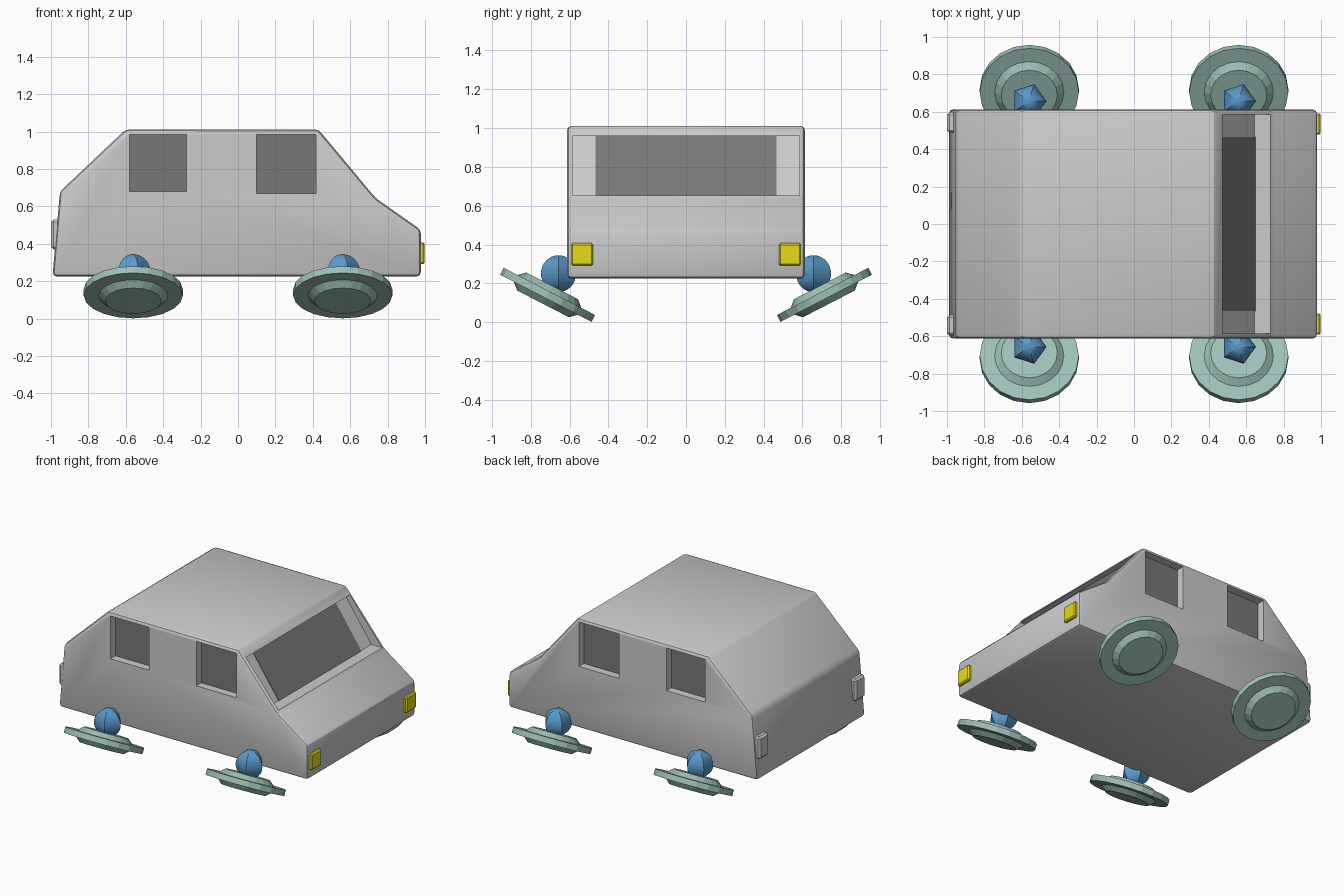
import bpy, bmesh, math
from mathutils import Vector

if "Cube" in bpy.data.objects:
    bpy.data.objects.remove(bpy.data.objects["Cube"])


def material(name, rgb):
    m = bpy.data.materials.new(name)
    m.diffuse_color = (*rgb, 1)
    m.use_nodes = True
    m.node_tree.nodes["Principled BSDF"].inputs["Base Color"].default_value = m.diffuse_color
    return m


DARK = material("dark_glass", (0.19, 0.19, 0.19))
YELLOW = material("yellow", (0.80, 0.70, 0.01))
TEAL = material("teal", (0.34, 0.53, 0.47))
BLUE = material("blue", (0.10, 0.32, 0.58))


def finish(bm, name, mat=None):
    bmesh.ops.recalc_face_normals(bm, faces=bm.faces)
    me = bpy.data.meshes.new(name)
    bm.to_mesh(me)
    bm.free()
    ob = bpy.data.objects.new(name, me)
    bpy.context.collection.objects.link(ob)
    if mat:
        me.materials.append(mat)
    return ob


def prism(name, profile, y0, y1, mat=None):
    """Extrude an x-z profile along y."""
    bm = bmesh.new()
    face = bm.faces.new([bm.verts.new((x, y0, z)) for x, z in profile])
    ext = bmesh.ops.extrude_face_region(bm, geom=[face])
    moved = [v for v in ext["geom"] if isinstance(v, bmesh.types.BMVert)]
    bmesh.ops.translate(bm, verts=moved, vec=Vector((0, y1 - y0, 0)))
    return finish(bm, name, mat)


def box(name, x0, x1, y0, y1, z0, z1, mat=None):
    return prism(name, [(x0, z0), (x1, z0), (x1, z1), (x0, z1)], y0, y1, mat)


def bevel(ob, width, segments=1):
    b = ob.modifiers.new("bevel", "BEVEL")
    b.width, b.segments = width, segments
    b.limit_method = "ANGLE"
    b.angle_limit = math.radians(5)


def lathe(name, profile, segments, mat):
    """Revolve an (r, z) profile around z."""
    bm = bmesh.new()
    vs = [bm.verts.new((r, 0, z)) for r, z in profile]
    es = [bm.edges.new(p) for p in zip(vs, vs[1:])]
    bmesh.ops.spin(bm, geom=vs + es, cent=(0, 0, 0), axis=(0, 0, 1),
                   angle=math.tau, steps=segments, use_duplicate=False)
    bmesh.ops.remove_doubles(bm, verts=bm.verts, dist=1e-4)
    return finish(bm, name, mat)


# Body shell
W = 0.613
body = prism("body", [(-0.992, 0.225), (0.978, 0.225), (0.978, 0.475),
                      (0.735, 0.645), (0.43, 1.012), (-0.60, 1.012),
                      (-0.952, 0.68)], -W, W)
bevel(body, 0.024, 2)

# Recesses for side windows and windscreen
DEPTH = 0.06
windows = [("rear", -0.58, -0.275, 0.68), ("front", 0.10, 0.417, 0.668)]
cutters = [prism("cut_windscreen", [(0.645, 0.652), (0.82, 0.652),
                                    (0.82, 0.96), (0.43, 0.96)], -0.585, 0.585)]
for label, x0, x1, z0 in windows:
    for s in (-1, 1):
        ya, yb = sorted((s * (W - DEPTH), s * (W + 0.1)))
        cutters.append(box("cut_window", x0, x1, ya, yb, z0, 0.985))
        # Dark side glass
        ya, yb = sorted((s * (W - DEPTH - 0.01), s * (W - DEPTH + 0.004)))
        box(label + "_window_glass", x0, x1, ya, yb, z0, 0.985, DARK)
for c in cutters:
    m = body.modifiers.new("cut", "BOOLEAN")
    m.object, m.operation, m.solver = c, "DIFFERENCE", "EXACT"
    c.hide_render = True
bpy.context.view_layer.objects.active = body
body.select_set(True)
for m in list(body.modifiers):
    bpy.ops.object.modifier_apply(modifier=m.name)
for c in cutters:
    bpy.data.objects.remove(c)
bpy.ops.object.shade_smooth_by_angle(angle=math.radians(28))

# Windscreen glass
prism("windscreen_glass", [(0.635, 0.652), (0.650, 0.652),
                           (0.435, 0.96), (0.42, 0.96)], -0.465, 0.465, DARK)

# Wheels, axle balls and lights
wheel_profile = [(0, -0.052), (0.15, -0.052), (0.185, -0.02), (0.265, -0.02),
                 (0.265, 0.02), (0.185, 0.02), (0.15, 0.052), (0, 0.052)]
R = 0.095
ball_profile = [(R * math.sin(math.pi * i / 16), -R * math.cos(math.pi * i / 16))
                for i in range(17)]
for s in (-1, 1):
    for label, x in (("rear", -0.56), ("front", 0.56)):
        wheel = lathe(label + "_wheel", wheel_profile, 20, TEAL)
        wheel.location = (x, s * 0.713, 0.141)
        wheel.rotation_euler.x = s * math.radians(27.3)
        ball = lathe(label + "_axle_ball", ball_profile, 5, BLUE)
        ball.location = (x - 0.003, s * 0.657, 0.25)
    ya, yb = sorted((s * 0.478, s * 0.592))
    bevel(box("headlight", 0.96, 0.998, ya, yb, 0.293, 0.407, YELLOW), 0.008)
    ya, yb = sorted((s * 0.487, s * 0.598))
    bevel(box("tail_light", -1.0, -0.95, ya, yb, 0.37, 0.53), 0.014)
